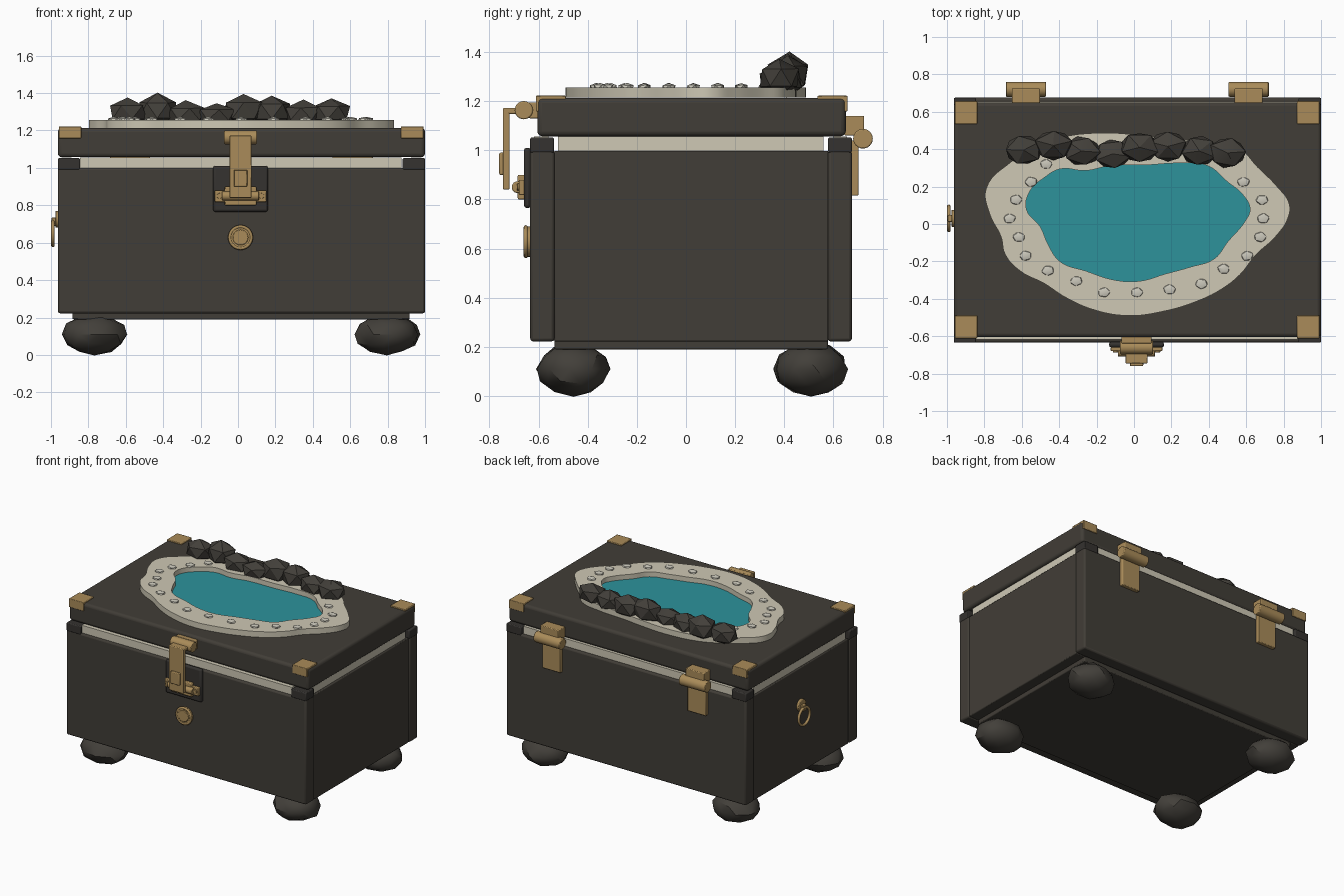
import bpy, bmesh, math, random
from mathutils import Vector, Matrix

if "Cube" in bpy.data.objects:
    bpy.data.objects.remove(bpy.data.objects["Cube"])

random.seed(4)
CX = 0.018  # middle of the chest along x


def material(name, r, g, b):
    m = bpy.data.materials.new(name)
    m.diffuse_color = (r, g, b, 1)
    m.use_nodes = True
    m.node_tree.nodes["Principled BSDF"].inputs["Base Color"].default_value = m.diffuse_color
    return m


DARK = material("dark leather", 0.053, 0.047, 0.038)
TRIM = material("black trim", 0.035, 0.032, 0.029)
STONE = material("dark stone", 0.055, 0.05, 0.042)
CREAM = material("cream stone", 0.62, 0.58, 0.46)
PEBBLE = material("pale pebble", 0.6, 0.58, 0.5)
BRASS = material("brass", 0.40, 0.26, 0.10)
WATER = material("teal water", 0.026, 0.29, 0.33)


def finish(name, bm, mat, bevel=0, segments=2, smooth=True, angle=35):
    mesh = bpy.data.meshes.new(name)
    bm.to_mesh(mesh)
    bm.free()
    ob = bpy.data.objects.new(name, mesh)
    bpy.context.collection.objects.link(ob)
    mesh.materials.append(mat)
    if bevel:
        mod = ob.modifiers.new("soft edges", "BEVEL")
        mod.width, mod.segments = bevel, segments
    if smooth:
        bpy.ops.object.select_all(action="DESELECT")
        ob.select_set(True)
        bpy.context.view_layer.objects.active = ob
        bpy.ops.object.shade_smooth_by_angle(angle=math.radians(angle))
    return ob


def box(name, x, y, z, mat, bevel=0, segments=2):
    """Box from (low, high) ranges."""
    bm = bmesh.new()
    bmesh.ops.create_cube(bm, size=1)
    for v in bm.verts:
        v.co = [(a + b) / 2 + c * (b - a) for (a, b), c in zip((x, y, z), v.co)]
    return finish(name, bm, mat, bevel, segments)


def rod(name, centre, radius, length, axis, mat, bevel=0.005, sides=24):
    bm = bmesh.new()
    bmesh.ops.create_cone(bm, cap_ends=True, segments=sides, radius1=radius, radius2=radius, depth=length)
    turn = Matrix.Rotation(math.pi / 2, 4, "Y" if axis == "x" else "X")
    bmesh.ops.transform(bm, matrix=Matrix.Translation(centre) @ turn, verts=bm.verts)
    return finish(name, bm, mat, bevel)


def ring(name, centre, major, minor, axis, mat):
    bm = bmesh.new()
    n, k = 32, 8
    turn = Matrix.Rotation(math.pi / 2, 4, "Y" if axis == "x" else "X")
    place = Matrix.Translation(centre) @ turn
    rows = []
    for i in range(n):
        a = 2 * math.pi * i / n
        row = []
        for j in range(k):
            b = 2 * math.pi * j / k
            r = major + minor * math.cos(b)
            row.append(bm.verts.new(place @ Vector((r * math.cos(a), r * math.sin(a), minor * math.sin(b)))))
        rows.append(row)
    for i in range(n):
        for j in range(k):
            p, q, m = rows[i], rows[(i + 1) % n], (j + 1) % k
            bm.faces.new((p[j], q[j], q[m], p[m]))
    return finish(name, bm, mat, angle=60)


def rock(name, centre, size, mat, detail=2, jitter=0.12):
    bm = bmesh.new()
    bmesh.ops.create_icosphere(bm, subdivisions=detail, radius=1)
    spin = Matrix.Rotation(random.uniform(0, 6.28), 3, "Z")
    for v in bm.verts:
        p = spin @ v.co * (1 + random.uniform(-jitter, jitter * 0.6))
        v.co = [c + s * d for c, s, d in zip(centre, size, p)]
    return finish(name, bm, mat, angle=32)


def outline_plate(name, loops, z, half, mat):
    """Flat plate filled between smooth closed outlines."""
    cu = bpy.data.curves.new(name, "CURVE")
    cu.dimensions, cu.fill_mode, cu.extrude, cu.resolution_u = "2D", "BOTH", half, 6
    for pts in loops:
        sp = cu.splines.new("BEZIER")
        sp.bezier_points.add(len(pts) - 1)
        sp.use_cyclic_u = True
        for bp, (px, py) in zip(sp.bezier_points, pts):
            bp.co = (px, py, 0)
            bp.handle_left_type = bp.handle_right_type = "AUTO"
    cu.materials.append(mat)
    ob = bpy.data.objects.new(name, cu)
    bpy.context.collection.objects.link(ob)
    ob.location.z = z
    bpy.ops.object.select_all(action="DESELECT")
    ob.select_set(True)
    bpy.context.view_layer.objects.active = ob
    bpy.ops.object.convert(target="MESH")
    return bpy.context.view_layer.objects.active


# Chest walls and floor
X0, X1 = -0.963, 1.0
box("front_wall", (X0, X1), (-0.634, -0.535), (0.222, 1.0), DARK, 0.012)
box("back_wall", (X0, X1), (0.577, 0.675), (0.222, 1.0), DARK, 0.012)
for side, x in (("left", (X0 + 0.006, X0 + 0.1)), ("right", (X1 - 0.1, X1 - 0.006))):
    box(side + "_wall", x, (-0.537, 0.579), (0.222, 0.998), DARK, 0.006)
box("base", (-0.885, 0.917), (-0.535, 0.577), (0.19, 0.24), DARK, 0.006)

# Cream rim strips and corner blocks between chest and lid
for end, y in (("front", (-0.618, -0.56)), ("back", (0.60, 0.655))):
    box(end + "_rim", (-0.845, 0.875), y, (0.99, 1.056), CREAM)
for side, x in (("left", (-0.945, -0.89)), ("right", (0.925, 0.98))):
    box(side + "_rim", x, (-0.52, 0.56), (0.99, 1.056), CREAM)
for x in ((X0, -0.845), (0.88, X1)):
    for y in ((-0.634, -0.537), (0.578, 0.675)):
        box("rim_corner", x, y, (0.99, 1.052), TRIM, 0.006)

# Lid with brass corner brackets
box("lid", (X0, X1), (-0.605, 0.65), (1.057, 1.213), DARK, 0.02, 3)
for x in ((-0.958, -0.838), (0.872, 0.992)):
    for s in (-1, 1):
        edge = -0.611 if s < 0 else 0.657
        inner = edge - s * 0.122
        box("corner_top", x, sorted((edge, inner)), (1.2, 1.222), BRASS, 0.004)
        box("corner_flap", x, sorted((edge, edge - s * 0.02)), (1.158, 1.222), BRASS, 0.004)

# Pool: wavy stone surround and water
OUTER = [(-0.18, .487), (-.4, .46), (-.55, .40), (-.66, .33), (-.79, .19), (-.77, .05), (-.71, -.07), (-.69, -.16),
         (-.61, -.25), (-.476, -.32), (-.37, -.39), (-.21, -.46), (-.03, -.49), (.166, -.465), (.326, -.417),
         (.46, -.353), (.567, -.27), (.65, -.166), (.754, -.07), (.825, .037), (.83, .107), (.765, .2),
         (.66, .305), (.567, .4), (.4, .44), (.19, .455), (.03, .475)]
INNER = [(-.13, .31), (.06, .315), (.25, .325), (.396, .31), (.5, .225), (.583, .155), (.62, .08), (.594, .016),
         (.5, -.096), (.43, -.185), (.3, -.23), (.166, -.267), (.03, -.305), (-.1, -.3), (-.26, -.25),
         (-.396, -.2), (-.46, -.107), (-.5, -.016), (-.575, .08), (-.556, .176), (-.476, .25), (-.396, .294),
         (-.26, .285)]
outline_plate("pool_surround", [OUTER, INNER], 1.235, 0.021, CREAM)
outline_plate("pool_water", [INNER], 1.218, 0.002, WATER)

# Pebbles set around the surround
PEBBLES = [(-.47, .32), (-.55, .225), (-.63, .13), (-.665, .03), (-.615, -.07), (-.58, -.17), (-.46, -.25),
           (-.31, -.305), (-.16, -.365), (.015, -.365), (.19, -.35), (.36, -.32), (.48, -.24), (.605, -.17),
           (.675, -.07), (.69, .03), (.685, .13), (.585, .225)]
for px, py in PEBBLES:
    rock("pebble", (px, py, 1.257), (0.037, 0.03, 0.017), PEBBLE, 1, 0.08)

# Row of dark rocks at the back of the pool
ROCKS = [(-.59, .395, 1.38), (-.43, .42, 1.40), (-.28, .39, 1.36), (-.115, .375, 1.35),
         (.03, .41, 1.40), (.18, .415, 1.39), (.35, .39, 1.365), (.50, .38, 1.375)]
for px, py, top in ROCKS:
    h = (top - 1.215) / 2
    rock("pool_rock", (px, py, top - h), (0.112, 0.088, h), STONE, 1, 0.07)

# Stone feet
for px in (-0.768, 0.797):
    for py in (-0.457, 0.507):
        rock("stone_foot", (px, py, 0.11), (0.175, 0.15, 0.11), STONE, 2, 0.06)

# Front latch
LX = 0.0135
box("latch_plate", (LX - 0.147, LX + 0.147), (-0.66, -0.63), (0.765, 1.01), TRIM, 0.012)
box("latch_strap", (LX - 0.06, LX + 0.06), (-0.745, -0.718), (0.84, 1.165), BRASS, 0.005)
box("latch_arm", (LX - 0.06, LX + 0.06), (-0.745, -0.66), (1.148, 1.172), BRASS, 0.005)
box("latch_button", (LX - 0.036, LX + 0.036), (-0.76, -0.74), (0.9, 0.99), BRASS, 0.005)
rod("latch_roll", (LX, -0.66, 1.163), 0.037, 0.175, "x", BRASS)
box("latch_mount", (LX - 0.08, LX + 0.08), (-0.64, -0.6), (1.13, 1.195), BRASS, 0.005)
box("latch_catch", (LX - 0.085, LX + 0.085), (-0.685, -0.655), (0.8, 0.9), BRASS, 0.006)
rod("catch_pin", (LX, -0.685, 0.85), 0.024, 0.2, "x", BRASS)
for s in (-1, 1):
    box("catch_ear", sorted((LX + s * 0.08, LX + s * 0.138)), (-0.68, -0.655), (0.818, 0.88), BRASS, 0.005)
    rod("catch_screw", (LX + s * 0.112, -0.682, 0.85), 0.015, 0.01, "y", BRASS, 0.002, 12)

# Round front medallion
rod("medallion", (LX, -0.643, 0.628), 0.062, 0.03, "y", BRASS)
ring("medallion_rim", (LX, -0.652, 0.628), 0.058, 0.009, "y", BRASS)
rod("medallion_centre", (LX, -0.654, 0.628), 0.042, 0.016, "y", BRASS)

# Ring pull on the left end
rod("pull_mount", (-0.966, 0.03, 0.725), 0.045, 0.022, "x", BRASS)
box("pull_lug", (-0.996, -0.96), (0.012, 0.048), (0.69, 0.735), BRASS, 0.004)
ring("pull_ring", (-0.99, 0.03, 0.65), 0.064, 0.01, "x", BRASS)

# Back hinges
for hx in (-0.578, 0.613):
    rod("hinge_knuckle", (hx, 0.72, 1.047), 0.04, 0.215, "x", BRASS)
    box("hinge_upper", (hx - 0.075, hx + 0.075), (0.645, 0.725), (1.06, 1.14), BRASS, 0.005)
    box("hinge_lower", (hx - 0.075, hx + 0.075), (0.67, 0.702), (0.815, 1.04), BRASS, 0.005)
